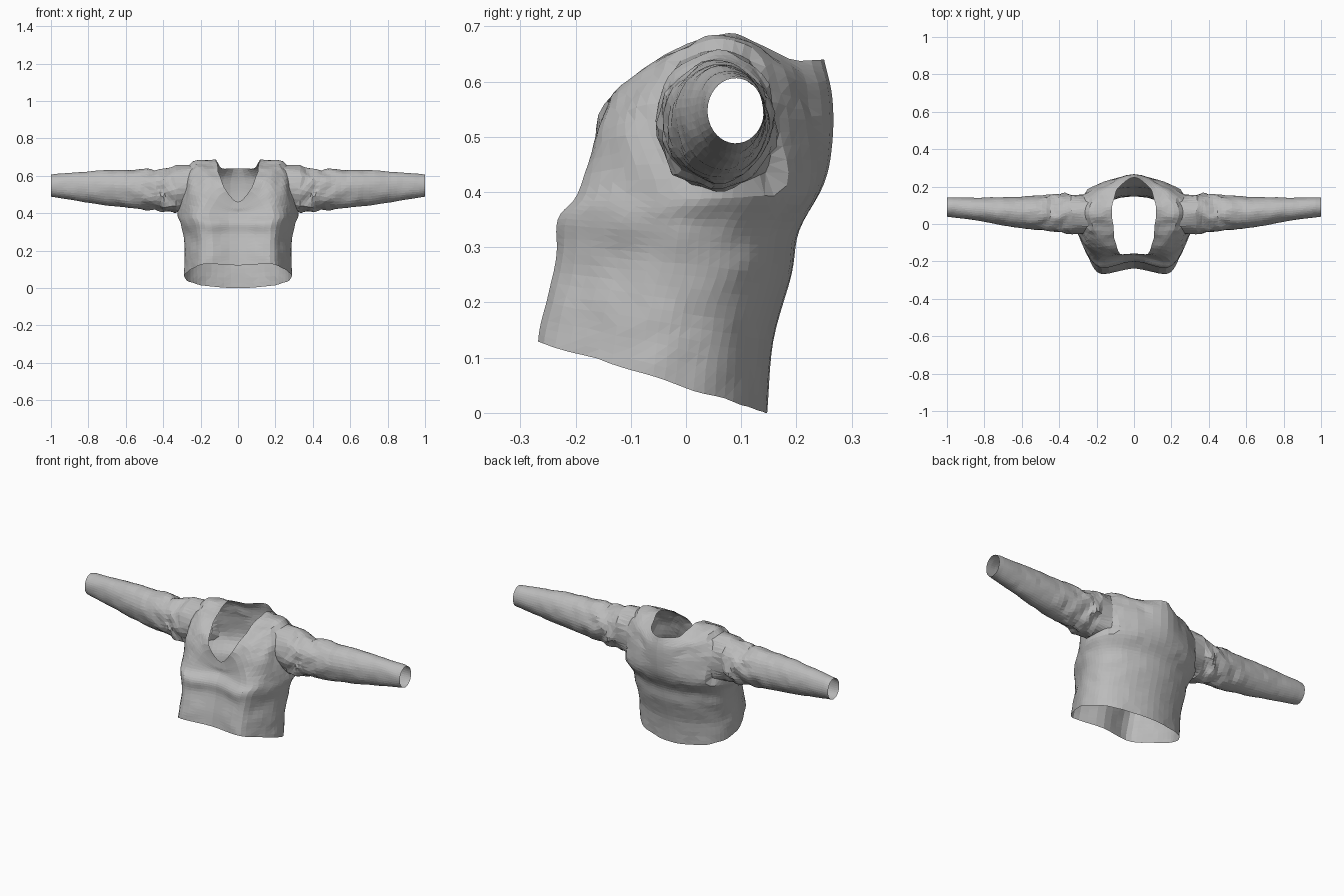
import bpy, bmesh, math
from mathutils import Vector, noise

cube = bpy.data.objects.get("Cube")
if cube:
    bpy.data.objects.remove(cube)

ROW_STEPS, COL_STEPS = 5, 4      # fine cells between guide rows / columns
ARM_ROWS, ARM_COLS = (4, 6), (3, 5)  # guide cells left open for the sleeve


def catmull(p0, p1, p2, p3, t):
    return 0.5 * (2 * p1 + (p2 - p0) * t + (2 * p0 - 5 * p1 + 4 * p2 - p3) * t * t
                  + (3 * p1 - p0 - 3 * p2 + p3) * t ** 3)


def refine(points, steps, first, last):
    """Smooth curve through the points, with given outer neighbours."""
    padded = [first] + points + [last]
    out = []
    for i in range(len(points) - 1):
        out += [catmull(*padded[i:i + 4], s / steps) for s in range(steps)]
    return out + [points[-1]]


def flip(p):
    return Vector((-p.x, p.y, p.z))


def rumple(p, strength):
    """Small irregularities of soft cloth, leaving the centre line in place."""
    move = noise.noise_vector(p * 17) * strength
    return p + move * min(1, abs(p.x) * 12)


# Torso: one cross-section shape, scaled for each level from hem to armpit
ACROSS = (0, .6, .84, .99, .98, .83, .5, 0)
DEPTH = (.075, 0, .2, .45, .64, .81, .94, 1)
LEVELS = (  # half width, front y, back y, front z, back z
    (.287, -.268, .147, .13, 0),
    (.284, -.255, .158, .2, .13),
    (.288, -.233, .191, .29, .25),
    (.304, -.231, .205, .35, .33),
    (.323, -.197, .25, .395, .415),
)
rows = [[Vector((w * u, yf + (yb - yf) * v, zf + (zb - zf) * v))
         for u, v in zip(ACROSS, DEPTH)] for w, yf, yb, zf, zb in LEVELS]

# Chest, shoulder and neckline, each from front centre to back centre
YOKE = (
    ((0, -.162, .423), (.15, -.167, .49), (.235, -.125, .52), (.275, -.05, .535),
     (.3, .06, .54), (.27, .15, .535), (.16, .215, .53), (0, .265, .49)),
    ((0, -.16, .443), (.11, -.157, .53), (.18, -.1, .605), (.24, -.015, .645),
     (.26, .05, .665), (.245, .12, .65), (.15, .195, .61), (0, .265, .57)),
    ((0, -.158, .46), (.075, -.157, .54), (.1, -.095, .61), (.11, -.02, .655),
     (.115, .06, .685), (.11, .12, .675), (.085, .185, .64), (0, .25, .64)),
)
rows += [[Vector(p) for p in row] for row in YOKE]

# Refine around the body, then up the body
rings = [refine(r, COL_STEPS, flip(r[1]), flip(r[-2])) for r in rows]
columns = [refine(list(c), ROW_STEPS, 2 * c[0] - c[1], 2 * c[-1] - c[-2])
           for c in zip(*rings)]

bm = bmesh.new()
grid = [[bm.verts.new(rumple(p, .008 if p.z > .55 else .004)) for p in col]
        for col in columns]
c0, c1 = (c * COL_STEPS for c in ARM_COLS)
r0, r1 = (r * ROW_STEPS for r in ARM_ROWS)
for c in range(len(grid) - 1):
    for r in range(len(grid[0]) - 1):
        if not (c0 <= c < c1 and r0 <= r < r1):
            bm.faces.new((grid[c][r], grid[c + 1][r], grid[c + 1][r + 1], grid[c][r + 1]))

# Armhole edge, walked once around
armhole = ([grid[c][r0] for c in range(c0, c1)] + [grid[c1][r] for r in range(r0, r1)]
           + [grid[c][r1] for c in range(c1, c0, -1)] + [grid[c0][r] for r in range(r1, r0, -1)])

# Sleeve: tapered rings grown from the armhole to the open cuff
SLEEVE = (  # x, centre y, centre z, half depth, half height
    (.335, .053, .531, .108, .121),
    (.42, .057, .524, .1, .111),
    (.55, .06, .528, .088, .102),
    (.7, .068, .535, .075, .094),
    (.85, .08, .542, .061, .078),
    (1, .09, .547, .051, .059),
)
guides = [Vector(s) for s in SLEEVE]
stations = refine(guides, 5, 2 * guides[0] - guides[1], 2 * guides[-1] - guides[-2])
count = len(armhole)

# Each sleeve line leaves the armhole straight, then spreads out evenly
root_x, root_y, root_z, root_depth, root_height = SLEEVE[0]
angles = [math.atan2((v.co.z - root_z) / root_height, (v.co.y - root_y) / root_depth)
          for v in armhole]
angles = [a if a >= angles[0] - .01 else a + math.tau for a in angles]
even = [angles[0] + math.tau * k / count for k in range(count)]

# Round off the corners of the armhole
for v, a in zip(armhole, angles):
    oval = Vector((v.co.x, root_y + root_depth * math.cos(a), root_z + root_height * math.sin(a)))
    v.co = v.co.lerp(oval, .65)

previous = armhole
for x, yc, zc, ry, rz in stations:
    ring = []
    spread = min(1, (x - root_x) / .2)
    bunch = .04 * math.exp(-((x - .4) / .09) ** 2)
    soft = .01 * math.exp(-((x - .4) / .15) ** 2) + .004
    for k in range(count):
        a = angles[k] + (even[k] - angles[k]) * spread
        fold = 1 + bunch * math.sin(75 * x + 2.5 * math.sin(2 * a) + 2 * a)
        p = Vector((x, yc + ry * fold * math.cos(a), zc + rz * fold * math.sin(a)))
        ring.append(bm.verts.new(rumple(p, soft) if x < .99 else p))
    for k in range(count):
        n = (k + 1) % count
        bm.faces.new((previous[k], previous[n], ring[n], ring[k]))
    previous = ring

# Keep the centre seam exact and give the cloth small flat facets
for col in (grid[0], grid[-1]):
    for v in col:
        v.co.x = 0
bmesh.ops.recalc_face_normals(bm, faces=bm.faces)
bmesh.ops.triangulate(bm, faces=bm.faces)

mesh = bpy.data.meshes.new("shirt")
bm.to_mesh(mesh)
bm.free()
shirt = bpy.data.objects.new("shirt", mesh)
bpy.context.collection.objects.link(shirt)
mirror = shirt.modifiers.new("other_half", 'MIRROR')
mirror.use_clip = True
mirror.merge_threshold = .0005

# Plain grey cloth
cloth = bpy.data.materials.new("grey_cloth")
cloth.use_nodes = True
grey = (.5, .5, .5, 1)
cloth.diffuse_color = grey
cloth.node_tree.nodes["Principled BSDF"].inputs["Base Color"].default_value = grey
mesh.materials.append(cloth)
